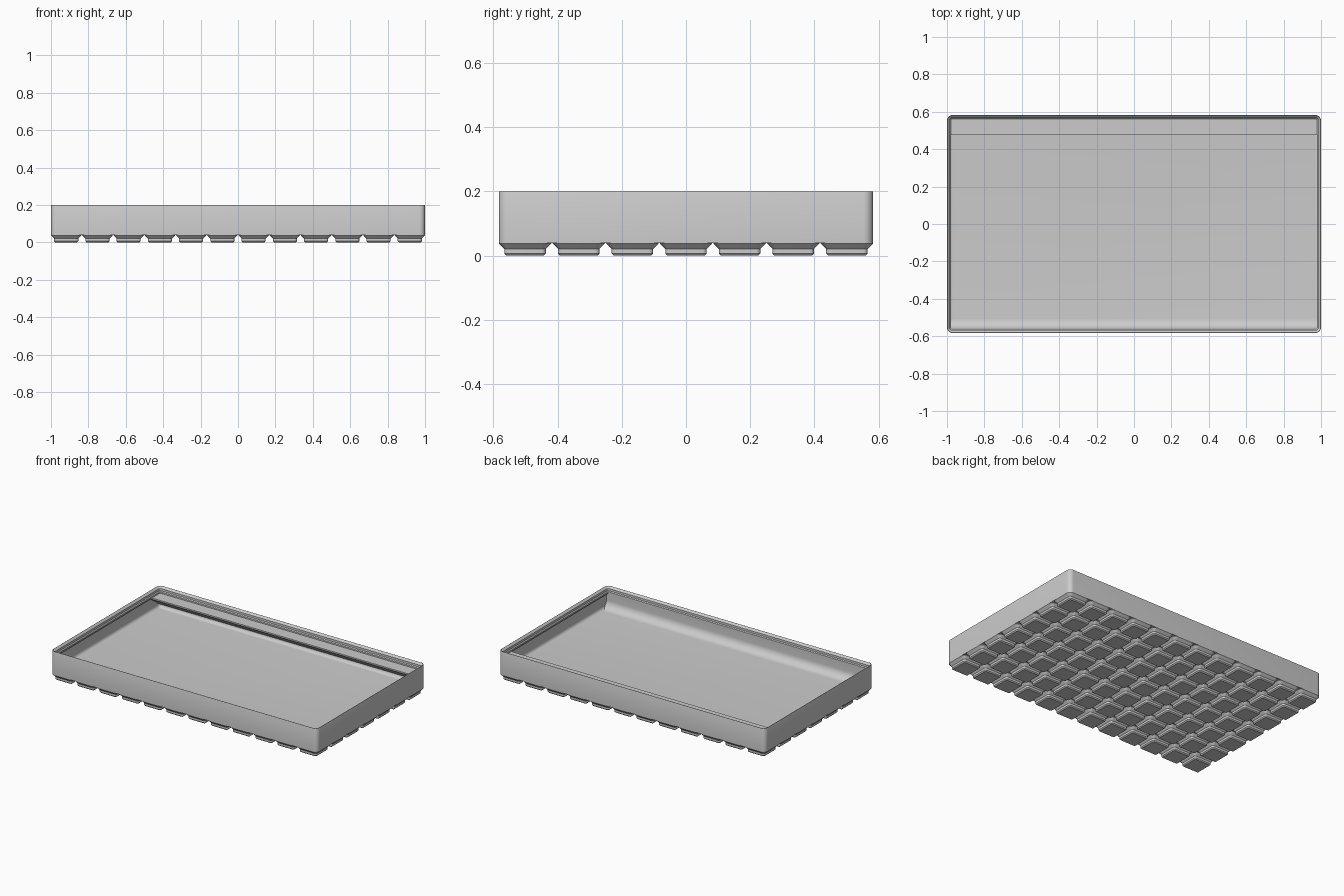
import bpy, bmesh
from math import sin, cos, pi

cube = bpy.data.objects.get("Cube")
if cube:
    bpy.data.objects.remove(cube, do_unlink=True)

# Dimensions in millimetres, scaled to a 2 unit long model
CELL, NX, NY, GAP = 21, 12, 7, 0.5
LENGTH, DEPTH = CELL * NX - GAP, CELL * NY - GAP
K = 2 / LENGTH
CORNER, WALL, LIP = 3.75, 0.95, 2.6
FLOOR, BASE, SHELF, TOP = 7, 5, 19.8, 25.15

grey = bpy.data.materials.new("light_grey_plastic")
grey.use_nodes = True
grey.diffuse_color = (0.6, 0.6, 0.6, 1)
grey.node_tree.nodes["Principled BSDF"].inputs["Base Color"].default_value = (0.6, 0.6, 0.6, 1)


def finish(name, bm):
    """Turn a bmesh into a shaded object."""
    bmesh.ops.recalc_face_normals(bm, faces=bm.faces)
    mesh = bpy.data.meshes.new(name)
    bm.to_mesh(mesh)
    bm.free()
    mesh.materials.append(grey)
    obj = bpy.data.objects.new(name, mesh)
    bpy.context.collection.objects.link(obj)
    bpy.ops.object.select_all(action="DESELECT")
    obj.select_set(True)
    bpy.context.view_layer.objects.active = obj
    bpy.ops.object.shade_smooth_by_angle(angle=pi / 6)
    return obj


def rounded_ring(bm, width, depth, inset, z, steps=8):
    """Rounded rectangle, inset from the outer outline."""
    radius = max(CORNER - inset, 0.05)
    cx, cy = width / 2 - inset - radius, depth / 2 - inset - radius
    ring = []
    for quarter, (sx, sy) in enumerate(((1, 1), (-1, 1), (-1, -1), (1, -1))):
        for i in range(steps + 1):
            a = (quarter + i / steps) * pi / 2
            ring.append(bm.verts.new((K * (sx * cx + radius * cos(a)),
                                      K * (sy * cy + radius * sin(a)), K * z)))
    return ring


def loft(name, width, depth, profile, cap_end=True):
    """Skin rounded rectangles along an (inset, height) profile."""
    bm = bmesh.new()
    rings = [rounded_ring(bm, width, depth, inset, z) for inset, z in profile]
    for a, b in zip(rings, rings[1:]):
        for i in range(len(a)):
            j = (i + 1) % len(a)
            bm.faces.new((a[i], a[j], b[j], b[i]))
    bm.faces.new(rings[0])
    if cap_end:
        bm.faces.new(rings[-1])
    return finish(name, bm)


def long_prism(name, profile, half_length):
    """Extrude a (y, z) profile along x."""
    bm = bmesh.new()
    face = bm.faces.new([bm.verts.new((-half_length * K, y * K, z * K)) for y, z in profile])
    moved = bmesh.ops.extrude_face_region(bm, geom=[face])["geom"]
    verts = [v for v in moved if isinstance(v, bmesh.types.BMVert)]
    bmesh.ops.translate(bm, vec=(2 * half_length * K, 0, 0), verts=verts)
    return finish(name, bm)


# Tray: outer wall, stepped stacking lip, inner wall and filleted floor
fillet = CORNER - WALL
steps = [i / 8 * pi / 2 for i in range(9)]
tray_profile = [(0, BASE), (0, TOP - 0.25), (0.07, TOP - 0.07), (0.25, TOP),
                (1.9, 23.5), (1.9, 21.7), (LIP, 21), (LIP, SHELF),
                (WALL, SHELF - LIP + WALL)]
tray_profile += [(CORNER - fillet * cos(a), FLOOR + fillet * (1 - sin(a))) for a in steps]
loft("tray", LENGTH, DEPTH, tray_profile)

# Curved scoop along the inside of the front wall
front = -DEPTH / 2
r = 6.75
scoop = [(front + 1.6, SHELF), (front + LIP, SHELF)]
scoop += [(front + LIP + r * (1 - cos(a)), FLOOR + r * (1 - sin(a))) for a in steps]
scoop += [(front + LIP + r, FLOOR - 0.5), (front + 1.6, FLOOR - 0.5)]
long_prism("front_scoop", scoop, LENGTH / 2 - 0.9)

# Label shelf along the inside of the back wall, sloping underneath
back = DEPTH / 2
shelf = [(back - 1.4, SHELF), (back - 13.5, SHELF),
         (back - 13.5, SHELF - 1.2), (back - 1.4, 9.8)]
long_prism("label_shelf", shelf, LENGTH / 2 - 0.93)

# Grid of stepped feet
feet = loft("base_feet", CELL - GAP, CELL - GAP,
            [(2.95, 0), (2.15, 0.8), (2.15, 2.6), (0, 4.75), (0, BASE)], cap_end=False)
feet.location = (-K * CELL * (NX - 1) / 2, -K * CELL * (NY - 1) / 2, 0)
for axis, count in enumerate((NX, NY)):
    array = feet.modifiers.new("grid_" + "xy"[axis], "ARRAY")
    array.count = count
    array.use_relative_offset = False
    array.use_constant_offset = True
    offset = [0, 0, 0]
    offset[axis] = CELL * K
    array.constant_offset_displace = offset
